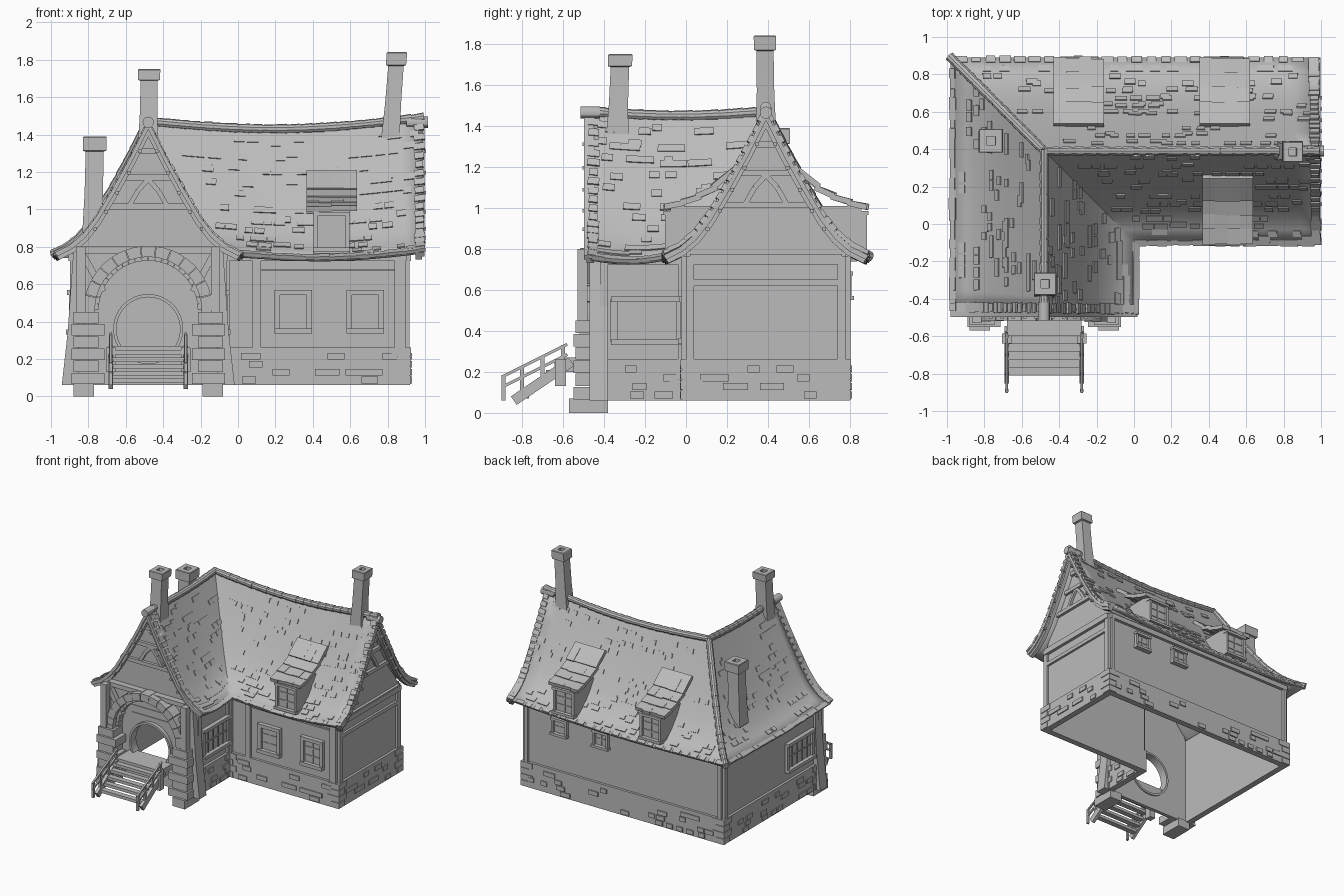
import bpy, bmesh, math, random
from mathutils import Vector, Matrix

random.seed(7)
if "Cube" in bpy.data.objects:
    bpy.data.objects.remove(bpy.data.objects["Cube"])

clay = bpy.data.materials.new("plain_grey")
clay.use_nodes = True
clay.diffuse_color = (.5, .5, .5, 1)
clay.node_tree.nodes["Principled BSDF"].inputs["Base Color"].default_value = (.5, .5, .5, 1)
UP = Vector((0, 0, 1))
rnd = random.uniform


def finish(name, bm, solid=True):
    bmesh.ops.recalc_face_normals(bm, faces=bm.faces)
    mesh = bpy.data.meshes.new(name)
    bm.to_mesh(mesh)
    bm.free()
    ob = bpy.data.objects.new(name, mesh)
    bpy.context.collection.objects.link(ob)
    mesh.materials.append(clay)
    bpy.ops.object.select_all(action='DESELECT')
    ob.select_set(True)
    bpy.context.view_layer.objects.active = ob
    bpy.ops.object.shade_smooth_by_angle(angle=math.radians(30))
    return ob


def frame(origin, along, up=UP):
    x = Vector(along).normalized()
    y = Vector(up).cross(x).normalized()
    m = Matrix((x, y, x.cross(y))).transposed().to_4x4()
    m.translation = Vector(origin)
    return m


def loft(bm, rings, caps=True):
    loops = [[bm.verts.new(p) for p in ring] for ring in rings]
    n = len(loops[0])
    for a, b in zip(loops, loops[1:]):
        for i in range(n):
            bm.faces.new((a[i], a[(i + 1) % n], b[(i + 1) % n], b[i]))
    if caps:
        bm.faces.new(loops[0][::-1])
        bm.faces.new(loops[-1])


def prism(bm, pts, y0, y1, m=Matrix()):
    loft(bm, [[m @ Vector((u, y, v)) for u, v in pts] for y in (y0, y1)])


def box(bm, x, y, z, m=Matrix()):
    prism(bm, [(x[0], z[0]), (x[1], z[0]), (x[1], z[1]), (x[0], z[1])], y[0], y[1], m)


def beam(bm, a, b, w, h, m=Matrix()):
    a, b = m @ Vector(a), m @ Vector(b)
    up = UP if abs((b - a).normalized().z) < .95 else Vector((0, 1, 0))
    box(bm, (0, (b - a).length), (-w / 2, w / 2), (-h / 2, h / 2), frame(a, b - a, up))


# Roof surface: a bell-curved section swept round the L plan, mitred at the corner
RX, RY, FRONT, END = -.48, .39, -.46, .985
CURVE = [(0, 1.47), (.1, 1.27), (.2, 1.09), (.28, .955), (.35, .865), (.42, .805), (.5, .765)]


def height(d):
    d = min(abs(d), .5)
    for (a, za), (b, zb) in zip(CURVE, CURVE[1:]):
        if d <= b:
            return za + (zb - za) * (d - a) / (b - a)


def roof_point(wing, t, d):
    z = height(d) - (.02 if wing else .05 - .04 * abs(d)) * math.sin(math.pi * t)
    if wing:
        return Vector((RX + d, FRONT + t * (RY - d - FRONT), z))
    start = RX + d
    return Vector((start + t * (END - start), RY - d, z + .02 * t))


bm = bmesh.new()
offsets = [-d for d, z in CURVE[:0:-1]] + [d for d, z in CURVE]
for wing in (True, False):
    grid = [[bm.verts.new(roof_point(wing, i / 12, d)) for d in offsets] for i in range(13)]
    for a, b in zip(grid, grid[1:]):
        for j in range(len(offsets) - 1):
            bm.faces.new((a[j], b[j], b[j + 1], a[j + 1]))
bmesh.ops.remove_doubles(bm, verts=bm.verts, dist=.001)
roof = finish("roof", bm)
roof.data.update()
if roof.data.polygons[0].normal.z < 0:
    roof.data.flip_normals()
shell = roof.modifiers.new("thickness", 'SOLIDIFY')
shell.thickness = .025

# Loose tiles on the slopes, and tiles along verges and eaves
bm = bmesh.new()


def tile(wing, t, d, w, length, lift):
    p = roof_point(wing, t, d)
    along = roof_point(wing, t + .01, d) - roof_point(wing, t - .01, d)
    slope = roof_point(wing, t, d + .01) - roof_point(wing, t, d - .01)
    normal = along.cross(slope)
    m = frame(p, along, normal if normal.z > 0 else -normal)
    box(bm, (-w / 2, w / 2), (-length / 2, length / 2), (-.012, lift), m)


for wing, count in ((True, 80), (False, 130)):
    for i in range(count):
        t, d = rnd(.05, .94), round(rnd(-.46, .46) / .04) * .04
        for k in range(random.randint(1, 3)):
            tile(wing, min(t + k * .05, .97), d + random.choice((0, 0, .03)), rnd(.04, .065), .035, .007)
    for i in range(-19, 20):
        tile(wing, .012 if wing else .988, i * .0255, rnd(.04, .06), .036, rnd(.006, .012))
    for d in (-.49, .49):
        for i in range(24):
            tile(wing, (i + .6) / 25, d, rnd(.045, .07), rnd(.025, .04), rnd(.002, .008))
finish("roof_tiles", bm)


# Ridge and hip capping
def rod(bm, a, b, r0, r1, sides=10):
    m = (b - a).to_track_quat('Z', 'Y').to_matrix().to_4x4()
    m.translation = (a + b) / 2
    bmesh.ops.create_cone(bm, cap_ends=True, segments=sides, radius1=r0, radius2=r1,
                          depth=(b - a).length, matrix=m)


bm = bmesh.new()
ridges = [[roof_point(True, i / 14, 0) for i in range(15)],
          [roof_point(False, i / 22, 0) for i in range(23)],
          [roof_point(True, 1, -.5 * i / 14) for i in range(15)]]
for line in ridges:
    for a, b in zip(line, line[1:]):
        rod(bm, a, b + (b - a) * .15, rnd(.021, .024), rnd(.025, .028))
finish("ridge_caps", bm)

# Walls, plinth, stones and timbers along each side of the L plan
PLAN = [(-.88, -.42), (-.08, -.42), (-.08, 0), (.9, 0), (.9, .78), (-.88, .78)]
walls, plinth, timber = bmesh.new(), bmesh.new(), bmesh.new()
for i, p in enumerate(PLAN):
    p, q = Vector(p + (0,)), Vector(PLAN[(i + 1) % 6] + (0,))
    size, m = (q - p).length, frame(p, q - p)
    if i:
        box(walls, (0, size), (0, .03), (.06, .79), m)
        box(plinth, (-.02, size + .02), (-.02, .03), (.06, .24), m)
        for s in range(int(size * 15)):
            x, row = rnd(0, size - .09), random.randint(0, 3)
            box(plinth, (x, x + rnd(.05, .09)), (-.029, 0), (.07 + row * .042, .105 + row * .042), m)
        for row in range(4):
            for x in (-.025, size - .05 - row % 2 * .03):
                box(plinth, (x, x + .075 + row % 2 * .03), (-.026, 0), (.065 + row * .05, .11 + row * .05), m)
        beam(timber, (0, -.005, .25), (size, -.005, .25), .03, .025, m)
        beam(timber, (0, -.005, .745), (size, -.005, .745), .04, .04, m)
        for x in (.02, size - .02):
            beam(timber, (x, -.003, .24), (x, -.003, .76), .03, .04, m)
for x in (.1, .86):
    beam(timber, (x, -.005, .24), (x, -.005, .75), .045, .03)
beam(timber, (.1, -.003, .675), (.88, -.003, .675), .014, .012)
beam(timber, (.903, 0, .635), (.903, .78, .635), .03, .03)

# Front wall around the round doorway
turn = [2 * math.pi * i / 64 for i in range(64)]
outer = []
for a in turn:
    c, s = math.cos(a), math.sin(a)
    r = min(.4 / max(abs(c), .001), (.43 if s > 0 else .3) / max(abs(s), .001))
    outer.append((RX + r * c, .36 + r * s))
inner = [(RX + .17 * math.cos(a), .36 + .17 * math.sin(a)) for a in turn]
hoop = [(RX + .187 * math.cos(a), .36 + .187 * math.sin(a)) for a in turn]


def ring_wall(bm, big, small, y0, y1):
    rings = [[(u, y, v) for u, v in pts] for pts, y in ((big, y0), (small, y0), (small, y1), (big, y1), (big, y0))]
    loft(bm, rings, False)


ring_wall(walls, outer, inner, -.42, -.39)
ring_wall(timber, hoop, inner, -.45, -.38)


# Gable ends with bargeboards, collars and curved braces
def gable(m, reach, low):
    sides = [(-d, z) for d, z in CURVE[:0:-1]] + CURVE
    inside = [(d, z - .03) for d, z in sides if abs(d) < .4]
    prism(walls, [(-.39, .74)] + inside + [(.39, .74)], 0, .03, m)
    for depth, near, far in ((.055, reach, reach + .035), (.03, reach - .012, reach + .02)):
        for sign in (-1, 1):
            top = [(sign * d, z + .004) for d, z in CURVE]
            prism(timber, top + [(u - sign * depth * .45, v - depth * .7) for u, v in top[:0:-1]] + [(0, top[0][1] - depth * 1.6)],
                  near, far, m)
    for d in (.07, .13, .19, .25, .31):
        for sign in (-1, 1):
            beam(timber, (sign * (d - .025), reach - .02, height(d) - .02), (sign * (d - .025), reach, height(d) - .02), .018, .018, m)
    for z, half in ((low, .37), (1.015, .23), (1.17, .13), (1.31, .06)):
        beam(timber, (-half, -.008, z), (half, -.008, z), .03, .03, m)
    for sign in (-1, 1):
        beam(timber, (sign * .1, -.006, 1.02), (sign * .055, -.006, 1.1), .025, .025, m)
        beam(timber, (sign * .055, -.006, 1.1), (0, -.006, 1.16), .025, .025, m)
    knob = m @ Vector((0, reach - .03, 1.465))
    rod(timber, knob, m @ Vector((0, 0, 1.465)), .03, .03, 12)


gable(frame((RX, -.42, 0), (1, 0, 0)), -.065, .785)
gable(frame((.9, RY, 0), (0, 1, 0)), -.085, .76)

# Porch: stone piers, flared buttresses, posts and arch
porch = frame((RX, 0, 0), (1, 0, 0))
for sign in (-1, 1):
    def span(a, b):
        return tuple(sorted((sign * a, sign * b)))
    box(plinth, span(.29, .4), (-.57, -.38), (0, .07), porch)
    for row in range(6):
        inset = row % 2 * .03
        box(plinth, span(.235 + inset, .41 - inset / 3), (-.55 + inset / 3, -.4), (.065 + row * .065, .126 + row * .065), porch)
    prism(plinth, [(sign * u, v) for u, v in ((.37, .06), (.462, .06), (.43, .35), (.4, .78), (.37, .78))], -.47, -.38, porch)
    box(timber, span(.335, .385), (-.53, -.48), (.44, .8), porch)
    box(timber, span(.34, .38), (-.48, -.42), (.74, .79), porch)
    beam(timber, (sign * .24, -.46, .56), (sign * .35, -.46, .76), .04, .035, porch)
    box(plinth, span(.285, .345), (-.52, -.42), (.38, .48), porch)
box(timber, (-.39, .39), (-.47, -.42), (.765, .8), porch)
for r0, r1, near, count in ((.285, .345, -.515, 13), (.265, .285, -.47, 24)):
    for i in range(count):
        arc = [math.pi * (i + k) / count for k in (.02, .5, .98)]
        pts = [(r1 * math.cos(a), .46 + r1 * math.sin(a)) for a in arc]
        pts += [(r0 * math.cos(a), .46 + r0 * math.sin(a)) for a in arc[::-1]]
        prism(plinth, pts, near - rnd(0, .012), -.41, porch)
for z in (.58, .64):
    beam(timber, (-.18, -.42, z), (.18, -.42, z), .012, .012, porch)

# Landing, steps and railings
stairs = bmesh.new()
box(stairs, (-.2, .2), (-.6, -.4), (.2, .27), porch)
for i in range(5):
    y, z = -.62 - i * .042, .235 - i * .038
    box(stairs, (-.19, .19), (y - .022, y + .022), (z - .012, z + .012), porch)
for x in (-.2, .2):
    beam(stairs, (x, -.84, .06), (x, -.56, .25), .025, .05, porch)
    box(stairs, (x - .025, x + .025), (-.64, -.585), (.13, .26), porch)
    for drop in (0, .05):
        beam(stairs, (x, -.9, .175 - drop), (x, -.58, .335 - drop), .014, .014, porch)
    for y, z in ((-.89, .18), (-.8, .22), (-.7, .27), (-.6, .33)):
        beam(stairs, (x, y, z - .12), (x, y, z), .018, .018, porch)
finish("porch_steps", stairs)


# Windows
def window(bm, m, w, z0, z1, cols, rows, trim=.02):
    box(bm, (-w, w), (-.008, .01), (z0, z1), m)
    for x in (-w, w):
        beam(bm, (x, -.01, z0), (x, -.01, z1), trim, .035, m)
    beam(bm, (-w - .015, -.015, z0), (w + .015, -.015, z0), .05, trim, m)
    beam(bm, (-w - .015, -.012, z1), (w + .015, -.012, z1), .045, trim, m)
    for c in range(1, cols):
        x = -w + 2 * w * c / cols
        beam(bm, (x, -.009, z0), (x, -.009, z1), .01, .01, m)
    for r in range(1, rows):
        z = z0 + (z1 - z0) * r / rows
        beam(bm, (-w, -.009, z), (w, -.009, z), .01, .01, m)


panes = bmesh.new()
for x in (.295, .68):
    window(panes, frame((x, 0, 0), (1, 0, 0)), .085, .35, .555, 2, 3, .028)
for x in (.58, .21):
    window(panes, frame((x, .78, 0), (-1, 0, 0)), .06, .56, .68, 2, 2)
window(panes, frame((-.08, -.19, 0), (0, 1, 0)), .16, .345, .555, 5, 2, .026)
window(panes, frame((-.88, -.19, 0), (0, -1, 0)), .16, .345, .555, 5, 2, .026)

# Dormers with swept roofs
dormer_roof = bmesh.new()
EAVES = [(-.1, 1.0), (-.02, 1.025), (.06, 1.055), (.14, 1.1), (.24, 1.2)]
for x, facing in ((.5, 1), (.485, -1), (-.295, -1)):
    m = frame((x, RY, 0), (facing, 0, 0)) @ Matrix.Translation((0, -RY, 0))
    box(walls, (-.095, .095), (-.075, .2), (.765, 1.01), m)
    window(panes, m @ Matrix.Translation((0, -.075, 0)), .085, .785, .975, 2, 3)
    for (a, za), (b, zb) in zip(EAVES, EAVES[1:]):
        for k in range(4):
            left = -.135 + k * .0675
            beam(dormer_roof, (left + .034, a - rnd(0, .012), za + rnd(0, .006)),
                 (left + .034, b + .012, zb), .0675, .028, m)
finish("dormer_roofs", dormer_roof)
for name, part in (("walls", walls), ("stonework", plinth), ("timber_frame", timber), ("windows", panes)):
    finish(name, part)


# Leaning chimneys with hollow caps
def chimney(name, foot, top, half):
    bm = bmesh.new()
    foot, top = Vector(foot), Vector(top)
    steps = ((0, 1.1), (.4, .95), (.84, .92), (.85, 1.2), (.99, 1.22), (1, 1.15), (1, .45), (.9, .45))
    loft(bm, [[foot.lerp(top, t) + Vector((sx * half * k, sy * half * k, 0))
               for sx, sy in ((-1, -1), (1, -1), (1, 1), (-1, 1))] for t, k in steps])
    finish(name, bm)


chimney("front_chimney", (-.48, -.335, 1.36), (-.475, -.32, 1.75), .049)
chimney("end_chimney", (.815, .39, 1.38), (.85, .385, 1.84), .045)
chimney("side_chimney", (-.775, .44, .88), (-.765, .445, 1.39), .052)
